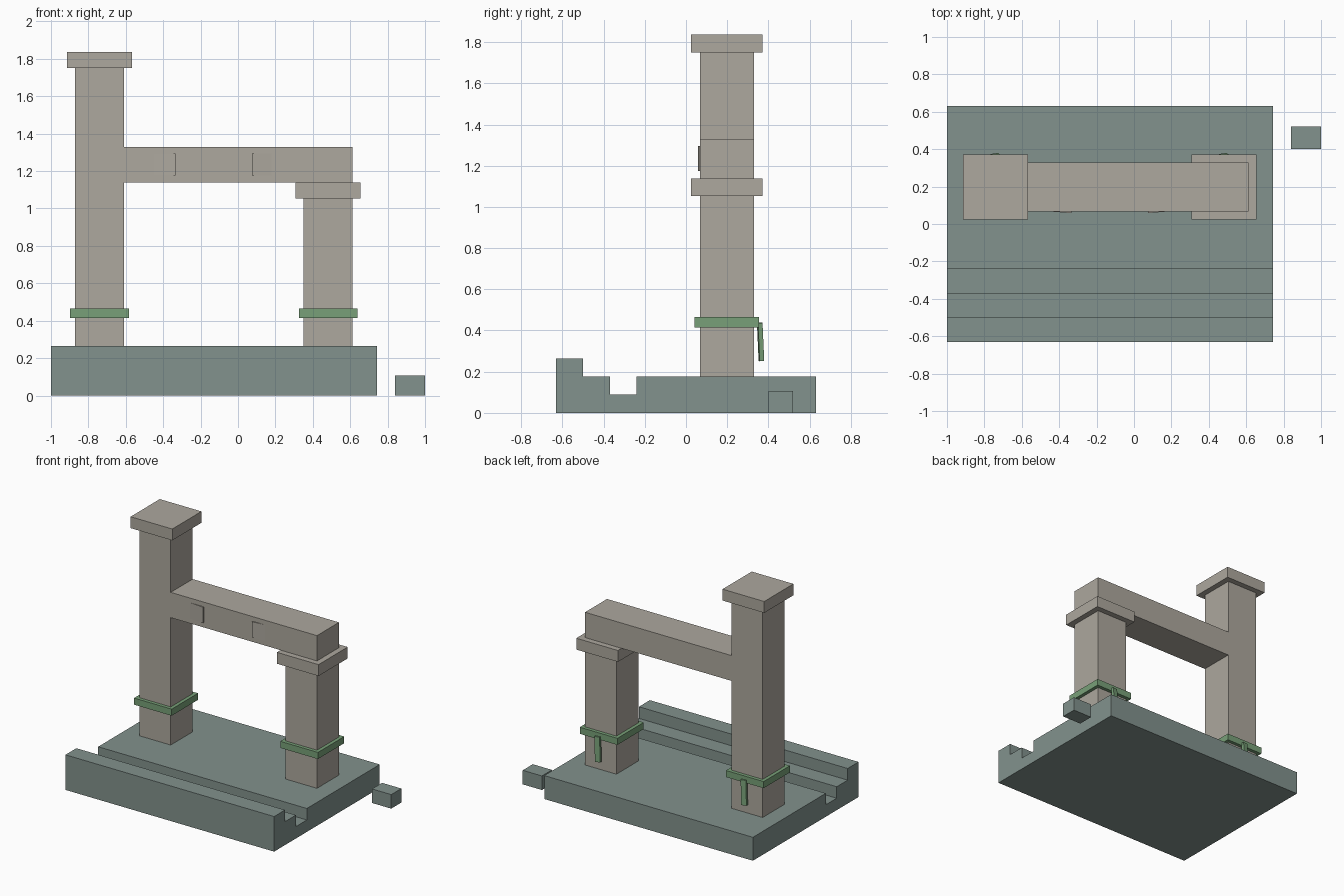
import bpy, bmesh
from math import radians
from mathutils import Matrix, Vector

cube = bpy.data.objects.get("Cube")
if cube:
    bpy.data.objects.remove(cube, do_unlink=True)


def material(name, rgb):
    mat = bpy.data.materials.new(name)
    mat.use_nodes = True
    color = (*rgb, 1)
    mat.diffuse_color = color
    mat.node_tree.nodes["Principled BSDF"].inputs["Base Color"].default_value = color
    return mat


STONE = material("warm stone", (0.418, 0.392, 0.342))
SLATE = material("grey green slate", (0.223, 0.287, 0.266))
GREEN = material("green cloth", (0.188, 0.352, 0.188))


def finish(name, bm, mat):
    bmesh.ops.recalc_face_normals(bm, faces=bm.faces)
    mesh = bpy.data.meshes.new(name)
    bm.to_mesh(mesh)
    bm.free()
    mesh.materials.append(mat)
    obj = bpy.data.objects.new(name, mesh)
    bpy.context.collection.objects.link(obj)
    return obj


def box(name, x, y, z, mat):
    """Box spanning the given (low, high) ranges."""
    bm = bmesh.new()
    center = Vector([sum(r) / 2 for r in (x, y, z)])
    size = [r[1] - r[0] for r in (x, y, z)]
    bmesh.ops.create_cube(bm, size=1,
                          matrix=Matrix.Translation(center) @ Matrix.Diagonal((*size, 1)))
    return finish(name, bm, mat)


def prism(name, points, depth, mat):
    """Flat outline pushed along a depth vector."""
    bm = bmesh.new()
    face = bm.faces.new([bm.verts.new(p) for p in points])
    ext = bmesh.ops.extrude_face_region(bm, geom=[face])
    verts = [v for v in ext["geom"] if isinstance(v, bmesh.types.BMVert)]
    bmesh.ops.translate(bm, verts=verts, vec=depth)
    return finish(name, bm, mat)


# Floor slab with front curb, ledge and gutter
steps = [(-0.63, 0), (-0.63, 0.265), (-0.5, 0.265), (-0.5, 0.177), (-0.37, 0.177),
         (-0.37, 0.09), (-0.24, 0.09), (-0.24, 0.177), (0.63, 0.177), (0.63, 0)]
prism("floor_slab", [(-1, y, z) for y, z in steps], (1.743, 0, 0), SLATE)
box("loose_block", (0.84, 1), (0.4, 0.52), (0, 0.106), SLATE)

# Pillars with caps, cloth bands and hanging tails
CY = 0.198


def square(name, cx, half, z, mat):
    return box(name, (cx - half, cx + half), (CY - half, CY + half), z, mat)


for side, cx, top in (("right", -0.74, 1.75), ("left", 0.482, 1.053)):
    square(side + "_pillar", cx, 0.131, (0.177, top), STONE)
    square(side + "_pillar_cap", cx, 0.174, (top, top + 0.086), STONE)
    square(side + "_cloth_band", cx, 0.157, (0.415, 0.465), GREEN)
    tail = box(side + "_cloth_tail", (-0.02, 0.02), (-0.011, 0.011), (-0.093, 0.093), GREEN)
    tail.location = (cx, 0.362, 0.345)
    tail.rotation_euler = (radians(3), radians(3), radians(8))

# Crossbeam
box("crossbeam", (-0.609, 0.613), (CY - 0.131, CY + 0.131), (1.139, 1.33), STONE)

# Chipped wedges on the front of the beam
FRONT = CY - 0.131
for name, flush, proud in (("right_beam_chip", -0.45, -0.333), ("left_beam_chip", 0.18, 0.075)):
    outline = [(flush, FRONT, 1.175), (proud, FRONT, 1.175), (proud, FRONT - 0.009, 1.175)]
    prism(name, outline, (0, 0, 0.12), STONE)
